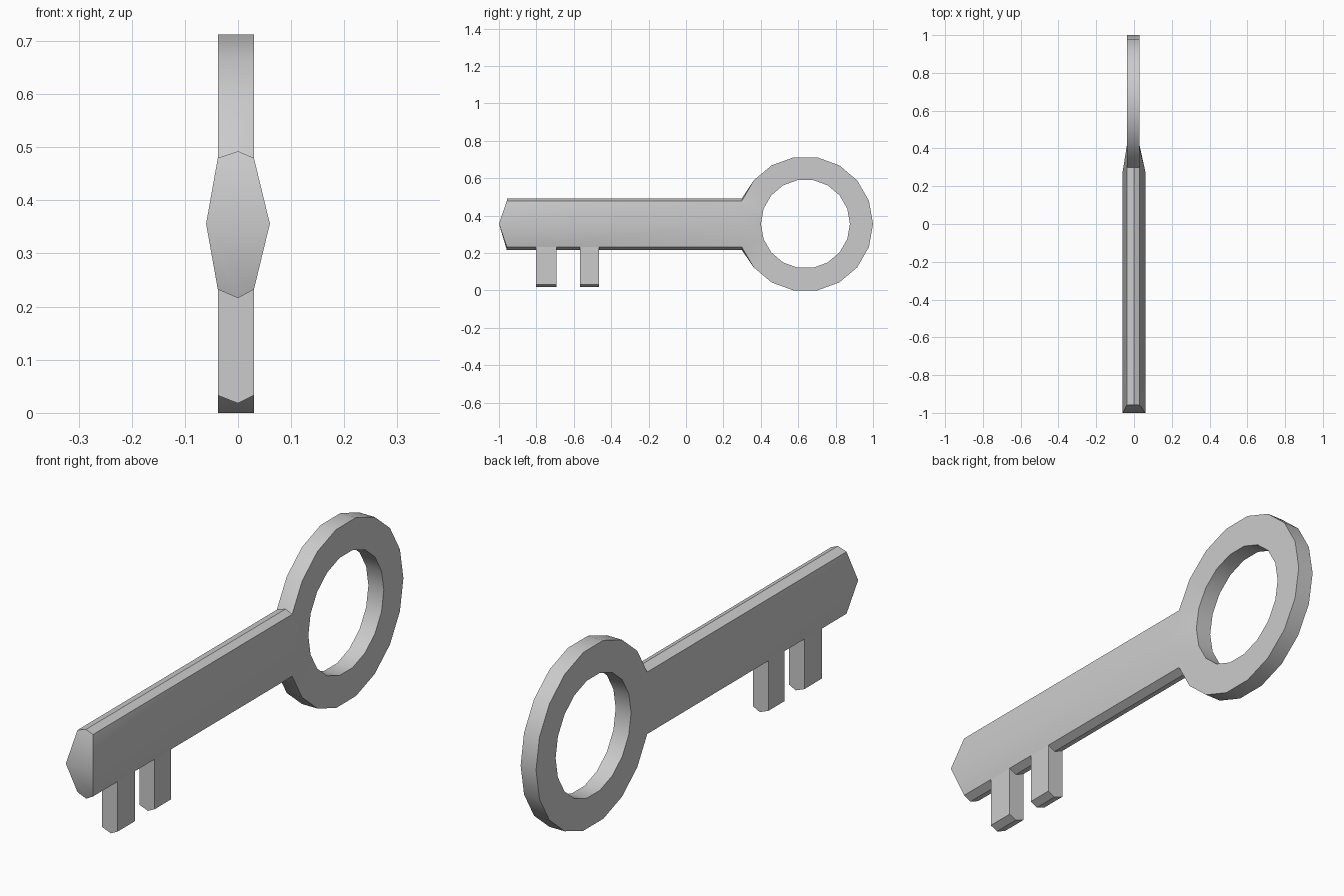
import bpy, bmesh, math

if "Cube" in bpy.data.objects:
    bpy.data.objects.remove(bpy.data.objects["Cube"])

XL, XR, XM = -0.038, 0.03, 0.06      # flat sides and bulged side of the blade
CY, CZ, R_OUT, R_IN, N = 0.6385, 0.356, 0.3615, 0.238, 18


def finish(bm, name):
    bmesh.ops.recalc_face_normals(bm, faces=bm.faces)
    mesh = bpy.data.meshes.new(name)
    bm.to_mesh(mesh)
    bm.free()
    obj = bpy.data.objects.new(name, mesh)
    bpy.context.collection.objects.link(obj)
    bpy.ops.object.select_all(action='DESELECT')
    obj.select_set(True)
    bpy.context.view_layer.objects.active = obj
    bpy.ops.object.shade_smooth_by_angle(angle=math.radians(37))
    return obj


def ring_loop(bm, x, radius):
    return [bm.verts.new((x, CY + radius * math.cos(2 * math.pi * i / N),
                          CZ + radius * math.sin(2 * math.pi * i / N))) for i in range(N)]


# Bow ring: left, middle and right outer loops plus two inner loops
bm = bmesh.new()
ol, om, orr = (ring_loop(bm, x, R_OUT) for x in (XL, 0, XR))
il, ir = (ring_loop(bm, x, R_IN) for x in (XL, XR))

# Blend into the shaft: the ring vertices nearest it bulge outwards
ol[9].co.x, orr[9].co.x = -XM, XM
om[8].co.z, om[10].co.z = 0.4925, 0.216
bm.verts.remove(om[9])

strips = [(il, ol), (orr, ir), (ir, il), (ol, om), (om, orr)]
for k, (a, b) in enumerate(strips):
    for i in range(N):
        if k > 2 and i in (8, 9):        # open where the shaft joins
            continue
        j = (i + 1) % N
        bm.faces.new((a[i], a[j], b[j], b[i]))

# Shaft pulled forward from the ring, ending in a blunt wedge
back = [om[8], orr[8], orr[9], orr[10], om[10], ol[10], ol[9], ol[8]]
front = [bm.verts.new((v.co.x, -1.0 if i in (2, 6) else -0.958, v.co.z))
         for i, v in enumerate(back)]
for i in range(8):
    j = (i + 1) % 8
    bm.faces.new((back[i], back[j], front[j], front[i]))
bm.faces.new([front[i] for i in (0, 1, 2, 6, 7)])
bm.faces.new([front[i] for i in (2, 3, 4, 5, 6)])
finish(bm, "key_body")


# Bit teeth with a shallow ridge along the underside
def tooth(name, y0, y1):
    bm = bmesh.new()
    profile = [(XL, 0.033), (0, 0.018), (XR, 0.033), (XR, 0.25), (XL, 0.25)]
    face = bm.faces.new([bm.verts.new((x, y0, z)) for x, z in profile])
    ext = bmesh.ops.extrude_face_region(bm, geom=[face], use_keep_orig=True)
    verts = [g for g in ext["geom"] if isinstance(g, bmesh.types.BMVert)]
    bmesh.ops.translate(bm, verts=verts, vec=(0, y1 - y0, 0))
    finish(bm, name)


tooth("front_tooth", -0.802, -0.692)
tooth("rear_tooth", -0.568, -0.465)
